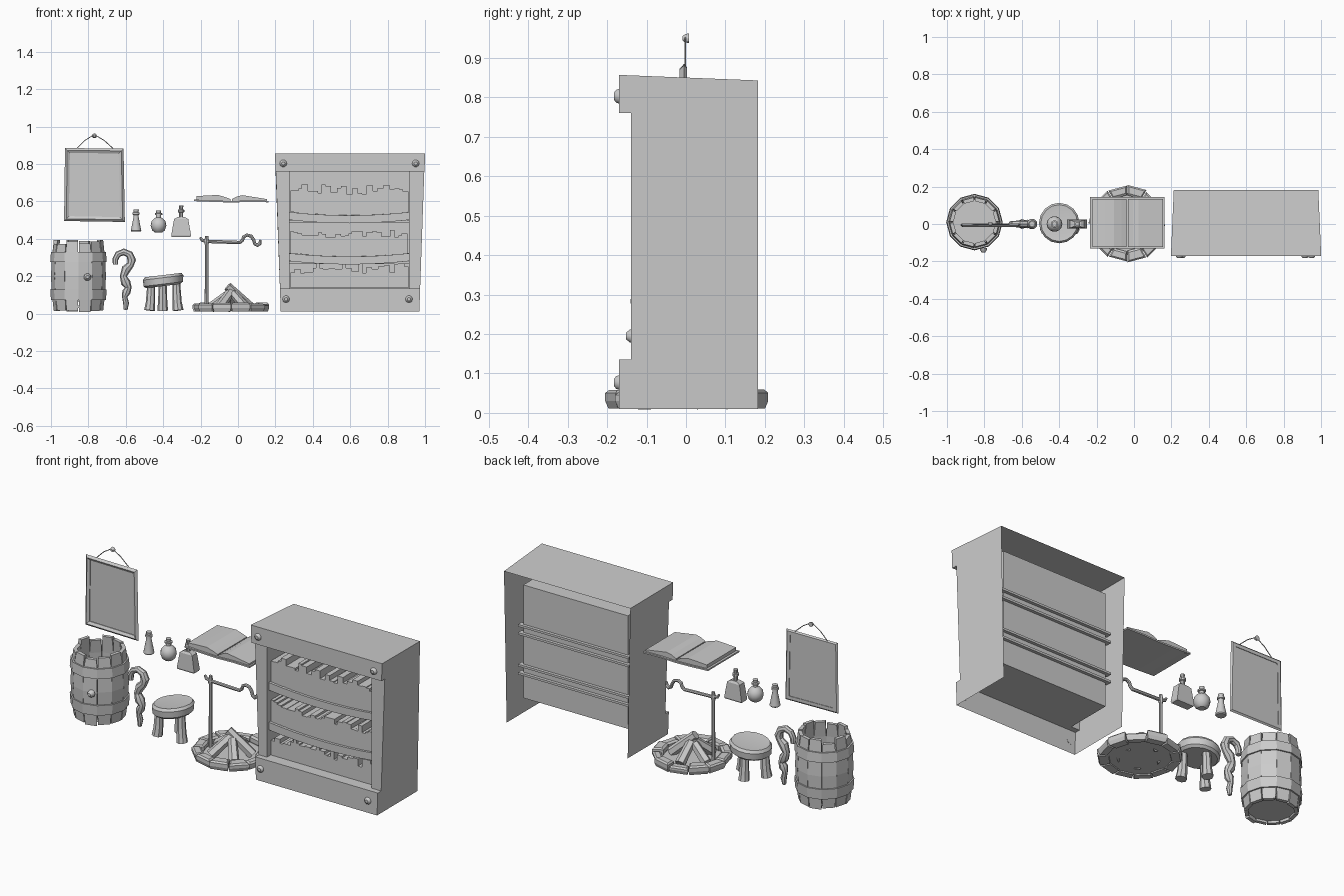
import bpy, math, random
from mathutils import Vector

if "Cube" in bpy.data.objects:
    bpy.data.objects.remove(bpy.data.objects["Cube"])
random.seed(4)
U = random.uniform
smooth_parts = []


def make(name, verts, faces):
    me = bpy.data.meshes.new(name)
    me.from_pydata([tuple(v) for v in verts], [], faces)
    ob = bpy.data.objects.new(name, me)
    bpy.context.collection.objects.link(ob)
    return ob


def loft(name, rings, start=True, end=True, skip=(), smooth=False):
    """Bridge rings of equal point count; 'skip' leaves out side strips."""
    n = len(rings[0])
    verts = [p for r in rings for p in r]
    faces = [(k*n+i, k*n+(i+1) % n, (k+1)*n+(i+1) % n, (k+1)*n+i)
             for k in range(len(rings)-1) for i in range(n) if i not in skip]
    if start:
        faces.append(tuple(reversed(range(n))))
    if end:
        faces.append(tuple(range((len(rings)-1)*n, len(rings)*n)))
    ob = make(name, verts, faces)
    if smooth:
        smooth_parts.append(ob)
    return ob


def rect(x0, x1, y0, y1, z):
    return [(x0, y0, z), (x1, y0, z), (x1, y1, z), (x0, y1, z)]


def box(name, x0, x1, y0, y1, z0, z1):
    return loft(name, [rect(x0, x1, y0, y1, z0), rect(x0, x1, y0, y1, z1)])


def lathe(name, x, y, profile, n=14, caps=True, smooth=True):
    rings = [[(x+r*math.cos(2*math.pi*i/n), y+r*math.sin(2*math.pi*i/n), z)
              for i in range(n)] for r, z in profile]
    return loft(name, rings, caps, caps, smooth=smooth)


def sweep(name, pts, radii, n=8):
    pts = [Vector(p) for p in pts]
    rings = []
    for i, p in enumerate(pts):
        t = (pts[min(i+1, len(pts)-1)]-pts[max(i-1, 0)]).normalized()
        ref = Vector((0, 1, 0)) if abs(t.y) < .8 else Vector((1, 0, 0))
        a = t.cross(ref).normalized()
        b = t.cross(a)
        r = radii[i] if isinstance(radii, list) else radii
        rings.append([p + r*(a*math.cos(2*math.pi*k/n) + b*math.sin(2*math.pi*k/n)) for k in range(n)])
    return loft(name, rings, smooth=n > 6)


def stud(name, x, y, z, r, depth):
    ring = lambda s, yy: [(x+r*s*math.cos(k*math.pi/5), yy, z+r*s*math.sin(k*math.pi/5)) for k in range(10)]
    return loft(name, [ring(1, y), ring(.85, y-depth*.6), ring(.45, y-depth)], smooth=True)


# Bookcase shell: open at the back and underneath, flared towards the top
def case_x(side, y, z):
    return .599 + side*(.37 + .037*z - .05*(y+.17)*z)


outline = [(.183, .01), (-.17, .01), (-.17, .135), (-.14, .135),
           (-.14, .76), (-.17, .76), (-.17, .857), (.183, .843)]
loft("bookcase_shell", [[(case_x(s, y, z), y, z) for y, z in outline] for s in (-1, 1)], skip=(0, 3, 7))
for s, xi in ((-1, .275), (1, .915)):
    make("bookcase_post", [(case_x(s, -.14, .135), -.14, .135), (xi, -.14, .135),
                           (xi, -.14, .76), (case_x(s, -.14, .76), -.14, .76)], [(0, 1, 2, 3)])
niche = lambda y: [(.275, y, .135), (.915, y, .135), (.915, y, .76), (.275, y, .76)]
loft("bookcase_niche", [niche(-.14), niche(.115)], start=False)
for x, z in ((.242, .803), (.95, .803), (.257, .077), (.914, .077)):
    stud("bookcase_stud", x, -.168, z, .02, .015)


# Shelves sag at the front; thin straight edges poke through the back
def sag(x):
    return -.02*(1-((x-.595)/.34)**2)


for top in (.545, .325):
    xs = [.276+.0797*i for i in range(9)]
    loft("shelf", [[(x, -.125, top+sag(x)-.042), (x, .11, top-.045),
                    (x, .11, top-.008), (x, -.125, top+sag(x))] for x in xs])
    for z in (top-.008, top-.053):
        box("shelf_back_edge", .255, .935, .1, .132, z-.006, z+.006)
for base, lo, hi, bend in ((.545, .11, .165, 1), (.325, .095, .135, 1), (.138, .075, .135, 0)):
    x = .28
    while x < .905:
        w = min(U(.016, .034), .911-x)
        z = base + bend*sag(x)
        box("book", x, x+w, -.112, .03, z, z+U(lo, hi))
        x += w

# Barrel: uneven staves, hoops, recessed bottom and a bung
bx, by, N = -.853, .01, 12
for i in range(N):
    lo, hi = .012+U(-.004, .006), .385+U(-.015, .01)
    rings = []
    for z, r, gap in ((lo, .132, .025), (.1, .142, .006), (.2, .147, .003), (.3, .142, .006), (hi, .132, .03)):
        a0, a1 = 2*math.pi*i/N+gap, 2*math.pi*(i+1)/N-gap
        rings.append([(bx+q*math.cos(a), by+q*math.sin(a), z)
                      for q, a in ((r, a0), (r, a1), (r-.02, a1), (r-.02, a0))])
    loft("barrel_stave", rings)
for z0, z1, ra, rb in ((.073, .13, .147, .151), (.277, .33, .151, .147)):
    lathe("barrel_hoop", bx, by, [(ra-.014, z0), (ra, z0), (rb, z1), (rb-.014, z1)], N, False, False)
lathe("barrel_bottom", bx, by, [(.127, .03), (.127, .042)], N, smooth=False)
stud("barrel_bung", -.805, -.128, .195, .02, .024)

# Hanging picture: bevelled frame around a canvas, cord and nail
corners = [(-.93, .495), (-.605, .49), (-.612, .882), (-.925, .885)]
cx, cz = -.768, .69


def frame_ring(inset, y):
    return [(x-math.copysign(inset, x-cx), y, z-math.copysign(inset, z-cz)) for x, z in corners]


loft("picture_frame", [frame_ring(.026, .002), frame_ring(.008, .002), frame_ring(0, -.005), frame_ring(.012, -.016),
                       frame_ring(.026, -.008), frame_ring(.026, .002)], False, False)
loft("picture_canvas", [frame_ring(.0255, -.004), frame_ring(.0255, -.001)])
sweep("picture_cord", [(-.865, -.002, .88), (-.82, -.002, .925), (-.768, -.002, .957),
                       (-.715, -.002, .925), (-.665, -.002, .88)], .0025, 5)
stud("picture_nail", -.768, .008, .95, .013, .017)

# Potion bottles
lathe("cone_bottle", -.545, 0, [(.024, .438), (.028, .443), (.014, .515), (.014, .528), (.019, .53),
                                (.019, .54), (.013, .542), (.015, .556)])
lathe("round_bottle", -.425, 0, [(.02, .434), (.034, .445), (.042, .47), (.038, .492), (.024, .508),
                                 (.013, .514), (.013, .526), (.02, .528), (.02, .536), (.012, .538), (.014, .552)])
loft("flat_bottle", [rect(-.304-w, -.304+w, -d, d, z) for w, d, z in
                     ((.05, .022, .41), (.053, .025, .418), (.038, .021, .505), (.02, .014, .516))])
lathe("flat_bottle_neck", -.304, 0, [(.011, .51), (.011, .54), (.017, .542), (.017, .555), (.01, .557), (.012, .577)], 10)

# Gnarled walking staff
path = [(-.655, .262), (-.656, .29), (-.642, .317), (-.611, .33), (-.58, .316), (-.568, .285), (-.575, .262),
        (-.598, .238), (-.613, .2), (-.6, .165), (-.587, .14), (-.597, .115), (-.606, .09), (-.598, .055), (-.601, .02)]
sweep("staff", [(x, 0, z) for x, z in path],
      [.014, .016, .017, .018, .02, .023, .019, .025, .019, .026, .018, .023, .014, .016, .01], 8)

# Three-legged stool with a tilted seat
sx, sy = -.4, .005
rings = []
for r, z in ((.092, .147), (.105, .158), (.108, .192), (.098, .206), (.07, .203)):
    rings.append([(sx+r*math.cos(k*math.pi/8), sy+r*math.sin(k*math.pi/8),
                   z+.12*r*math.cos(k*math.pi/8)) for k in range(16)])
loft("stool_seat", rings, smooth=True)
for dx, dy in ((-.073, -.035), (.08, -.035), (-.003, .065)):
    sweep("stool_leg", [(sx+dx*s, sy+dy*s, z) for s, z in ((1, .017), (.93, .06), (.87, .165))], [.029, .025, .021], 8)

# Fire pit: stone ring, hearth bed and a loose heap of thick logs
fx, N = -.036, 12
for i in range(N):
    a0, a1 = 2*math.pi*(i+.02)/N, 2*math.pi*(i+.98)/N
    ro, ri, h = .206+U(-.008, .005), .15+U(-.008, .006), .055+U(-.01, .006)
    rings = []
    for z, s, g in ((.011, .008, .015), (.03, 0, 0), (h-.008, 0, 0), (h, .01, .04)):
        rings.append([(fx+q*math.cos(a), q*math.sin(a), z) for q, a in
                      ((ro-s, a0+g), (ro-s, a1-g), (ri+s, a1-g), (ri+s, a0+g))])
    loft("hearth_stone", rings)
lathe("hearth_bed", fx, 0, [(.165, .016), (.165, .022)], N, smooth=False)
for deg, r0, r1, top in ((15, .11, -.02, .145), (95, .12, .01, .105), (165, .115, .02, .1),
                         (235, .115, .0, .12), (310, .12, .02, .105)):
    c, s = math.cos(math.radians(deg)), math.sin(math.radians(deg))
    sweep("log", [(fx+r0*c, r0*s, .03), (fx+r1*c, r1*s, top)], [.027, .024], 6)

# Cooking stand: pole, collar, arm and hook
sweep("pole", [(-.168, 0, .02), (-.168, 0, .2), (-.168, 0, .415)], [.011, .009, .009])
lathe("pole_collar", -.168, 0, [(.011, .37), (.013, .385), (.011, .402)], 8)
arm = [(-.203, .408), (-.193, .393), (-.168, .386), (-.05, .382), (.01, .38), (.024, .392), (.03, .41), (.048, .42),
       (.07, .414), (.083, .395), (.09, .373), (.104, .366), (.117, .375), (.12, .395)]
sweep("hook_arm", [(x, 0, z) for x, z in arm], [.006]+[.009]*10+[.011, .01, .005])

# Open book: cover boards and two curved page blocks
my = .006
for s, prof in ((-1, [(.003, .612), (.03, .622), (.07, .634), (.12, .632), (.185, .628)]),
                (1, [(.003, .612), (.03, .626), (.06, .633), (.11, .625), (.19, .612)])):
    loft("page_block", [[(fx+s*d, my-.128, .6), (fx+s*d, my+.128, .6),
                         (fx+s*d, my+.128, z), (fx+s*d, my-.128, z)] for d, z in prof])
    tip = .61 if s < 0 else .603
    loft("cover", [[(fx+s*d, my-.138, z-.008), (fx+s*d, my+.138, z-.008),
                    (fx+s*d, my+.138, z), (fx+s*d, my-.138, z)] for d, z in ((0, .602), (.1, .605), (.199, tip))])

# Smooth shading on the rounded parts
bpy.ops.object.select_all(action='DESELECT')
for ob in smooth_parts:
    ob.select_set(True)
bpy.context.view_layer.objects.active = smooth_parts[0]
bpy.ops.object.shade_smooth_by_angle(angle=math.radians(35))
